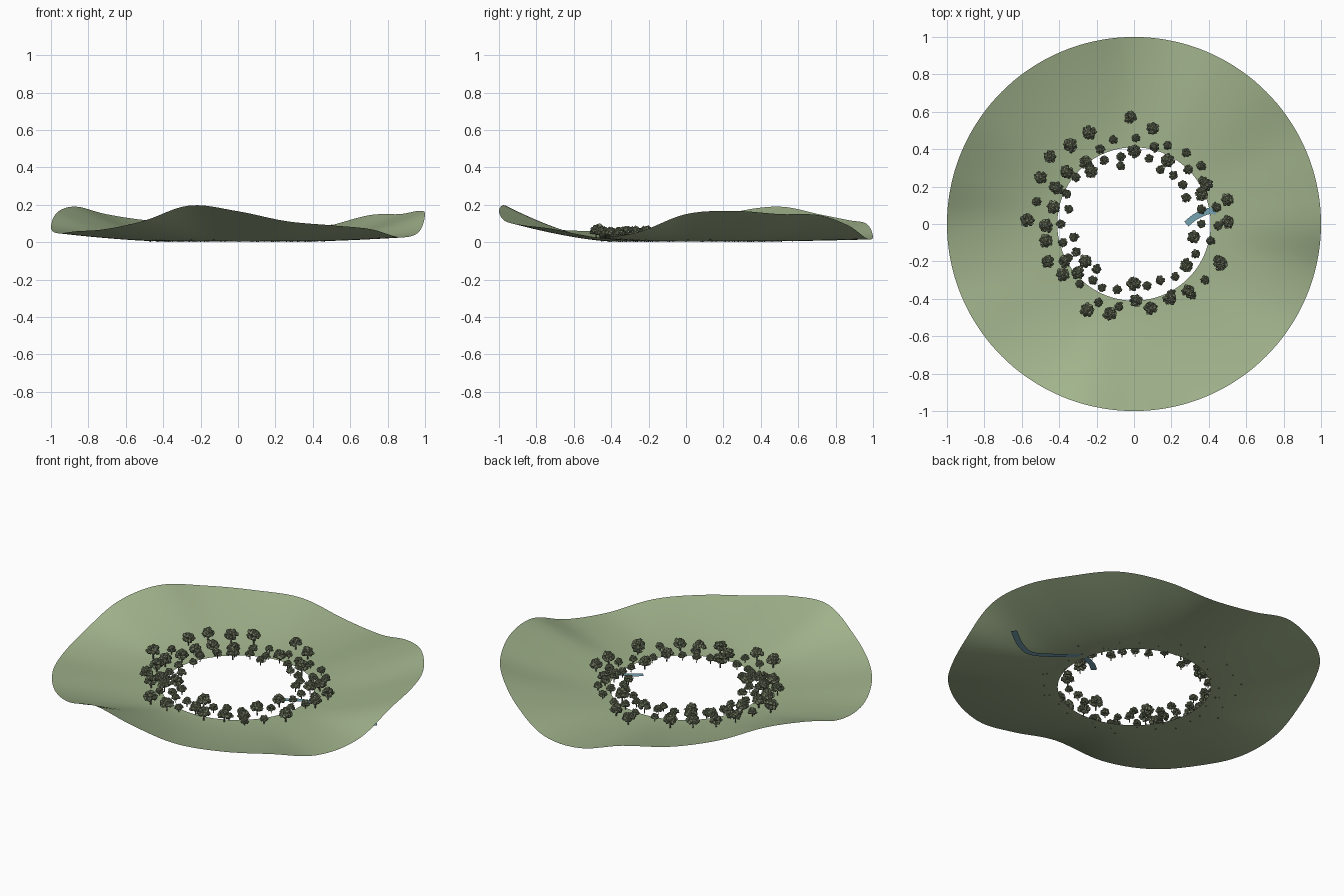
import bpy, bmesh, math, random
from mathutils import Vector, Matrix

random.seed(4)
if "Cube" in bpy.data.objects:
    bpy.data.objects.remove(bpy.data.objects["Cube"])


def make_material(name, rgb):
    m = bpy.data.materials.new(name)
    m.use_nodes = True
    m.diffuse_color = (*rgb, 1)
    bsdf = m.node_tree.nodes["Principled BSDF"]
    bsdf.inputs["Base Color"].default_value = (*rgb, 1)
    bsdf.inputs["Roughness"].default_value = 0.9
    return m


GRASS = make_material("meadow green", (0.36, 0.455, 0.265))
LEAF = make_material("leaf green", (0.185, 0.22, 0.135))
BARK = make_material("bark", (0.14, 0.125, 0.09))
WATER = make_material("stream blue", (0.18, 0.37, 0.45))


def mesh_from(bm, name, *materials):
    me = bpy.data.meshes.new(name)
    bm.to_mesh(me)
    bm.free()
    for m in materials:
        me.materials.append(m)
    return me


def place(name, me, loc=(0, 0, 0), size=1, turn=0):
    ob = bpy.data.objects.new(name, me)
    ob.location, ob.scale = loc, (size,) * 3
    ob.rotation_euler.z = turn
    bpy.context.collection.objects.link(ob)


def spline(values, f):
    """Catmull-Rom through four neighbouring values."""
    a, b, c, d = values
    return b + 0.5 * f * (c - a + f * (2*a - 5*b + 4*c - d + f * (3*(b - c) + d - a)))


# Rim heights in hundredths, evenly spaced anticlockwise from +x
RIM = [15, 16.7, 15, 14.5, 9, 2, 2.8, 9.8, 11.8, 15, 19, 16,
       8, 4.8, 5.8, 7, 11.5, 19.6, 16.5, 11.2, 9, 7, 2.6, 5.3]
HOLE = 0.41


def ground(r, angle):
    n = len(RIM)
    u = angle / math.tau * n
    i = math.floor(u)
    rim = spline([RIM[(i + k) % n] for k in (-1, 0, 1, 2)], u - i) / 100
    t = max(0, (r - HOLE) / (1 - HOLE))
    return 0.004 + (rim - 0.004) * t ** 1.5


# Wavy ring of land
STEPS, RINGS = 144, 20
bm = bmesh.new()
loops = []
for j in range(RINGS + 1):
    r = HOLE + (1 - HOLE) * j / RINGS
    angles = [math.tau * k / STEPS for k in range(STEPS)]
    loops.append([bm.verts.new((r * math.cos(a), r * math.sin(a), ground(r, a)))
                  for a in angles])
for inner, outer in zip(loops, loops[1:]):
    for k in range(STEPS):
        n = (k + 1) % STEPS
        bm.faces.new((inner[k], outer[k], outer[n], inner[n])).smooth = True
place("land_ring", mesh_from(bm, "land_ring", GRASS))

# Flat stream ribbon, running out below the land
PATH = [(0.28, 0), (0.34, 0.045), (0.43, 0.07), (0.52, 0.0),
        (0.65, -0.08), (0.76, -0.045), (0.88, 0.045)]
ext = [PATH[0]] + PATH + [PATH[-1]]
pts = []
for i in range(len(PATH) - 1):
    for f in range(6):
        pts.append(Vector([spline([p[c] for p in ext[i:i + 4]], f / 6) for c in (0, 1)]))
pts.append(Vector(PATH[-1]))
bm = bmesh.new()
previous = None
for i, p in enumerate(pts):
    along = (pts[min(i + 1, len(pts) - 1)] - pts[max(i - 1, 0)]).normalized()
    side = Vector((-along.y, along.x)) * 0.017
    pair = [bm.verts.new((*(p + s * side), 0.006)) for s in (-1, 1)]
    if previous:
        bm.faces.new((previous[0], pair[0], pair[1], previous[1]))
    previous = pair
place("stream", mesh_from(bm, "stream", WATER))


# Tree with a tapered trunk, branches and many ragged leaf clumps, one unit tall
def make_tree(name):
    bm = bmesh.new()

    def limb(a, b, r1, r2):
        d = b - a
        m = Matrix.Translation((a + b) / 2) @ d.to_track_quat('Z', 'Y').to_matrix().to_4x4()
        bmesh.ops.create_cone(bm, cap_ends=True, segments=6, radius1=r1, radius2=r2,
                              depth=d.length, matrix=m)

    fork = Vector((0, 0, 0.36))
    limb(Vector(), fork, 0.045, 0.035)
    centres = [Vector((0, 0, 0.66)), Vector((0, 0, 0.86))]
    for count, radius, height in ((8, 0.31, 0.56), (6, 0.22, 0.75)):
        for k in range(count):
            a = math.tau * k / count + random.uniform(-0.25, 0.25)
            rr = radius * random.uniform(0.85, 1.1)
            centres.append(Vector((rr * math.cos(a), rr * math.sin(a),
                                   height + random.uniform(-0.08, 0.08))))
    for c in centres[2:10:2]:
        limb(fork, c, 0.025, 0.012)
    for f in bm.faces:
        f.material_index = 1
    for c in centres:
        clump = bmesh.ops.create_icosphere(bm, subdivisions=2, radius=0.15,
                                           matrix=Matrix.Translation(c))
        for v in clump["verts"]:
            v.co = c + (v.co - c) * random.uniform(0.6, 1.3)
    bmesh.ops.dissolve_degenerate(bm, dist=0.03, edges=bm.edges[:])
    return mesh_from(bm, name, LEAF, BARK)


TREES = [make_tree("tree_shape_" + s) for s in "abc"]

# Tree positions in hundredths
LARGE = [(-2, 57), (10, 51), (-24, 49), (-34, 42), (-45, 36), (-50, 25), (-41, 19),
         (-43, 9), (-57, 2), (-47, -1), (-47, -9), (-46, -20), (-37, -20), (-38, -27),
         (-30, -26), (-26, 33), (-23, 28), (-36, 28), (0, 39), (18, 34), (39, 21),
         (36, 16), (50, 13), (50, 1), (46, -21), (32, -7), (29, -36), (19, -40),
         (1, -41), (0, -32), (-13, -48), (-25, -46), (9, -45), (28, -22), (-26, -20)]
SMALL = [(-11, 45), (1, 46), (-18, 40), (11, 41), (18, 42), (28, 38), (36, 31), (-7, 36),
         (8, 35), (-16, 34), (14, 29), (21, 26), (26, 21), (29, 29), (28, 14), (-7, 31),
         (-31, 25), (-36, 16), (-35, 8), (-52, 12), (-39, 0), (-32, -7), (-38, -10),
         (-31, -15), (-20, -24), (-29, -32), (-22, -30), (-17, -34), (-9, -35),
         (-19, -42), (-8, -44), (7, -33), (14, -30), (22, -28), (33, -16), (38, -30),
         (41, -9), (45, -1), (45, -19), (44, 9), (36, 0), (36, 8),
         (20, -37), (31, -38), (-35, -18), (37, 23), (-24, 31), (-43, 20)]

for label, spots, size in (("large_tree", LARGE, 0.082), ("small_tree", SMALL, 0.055)):
    for i, (x, y) in enumerate(spots):
        x, y = x / 100, y / 100
        z = ground(math.hypot(x, y), math.atan2(y, x) % math.tau) - 0.004
        place(f"{label}_{i + 1}", TREES[i % len(TREES)], (x, y, z),
              size * random.uniform(0.92, 1.08), random.uniform(0, math.tau))
